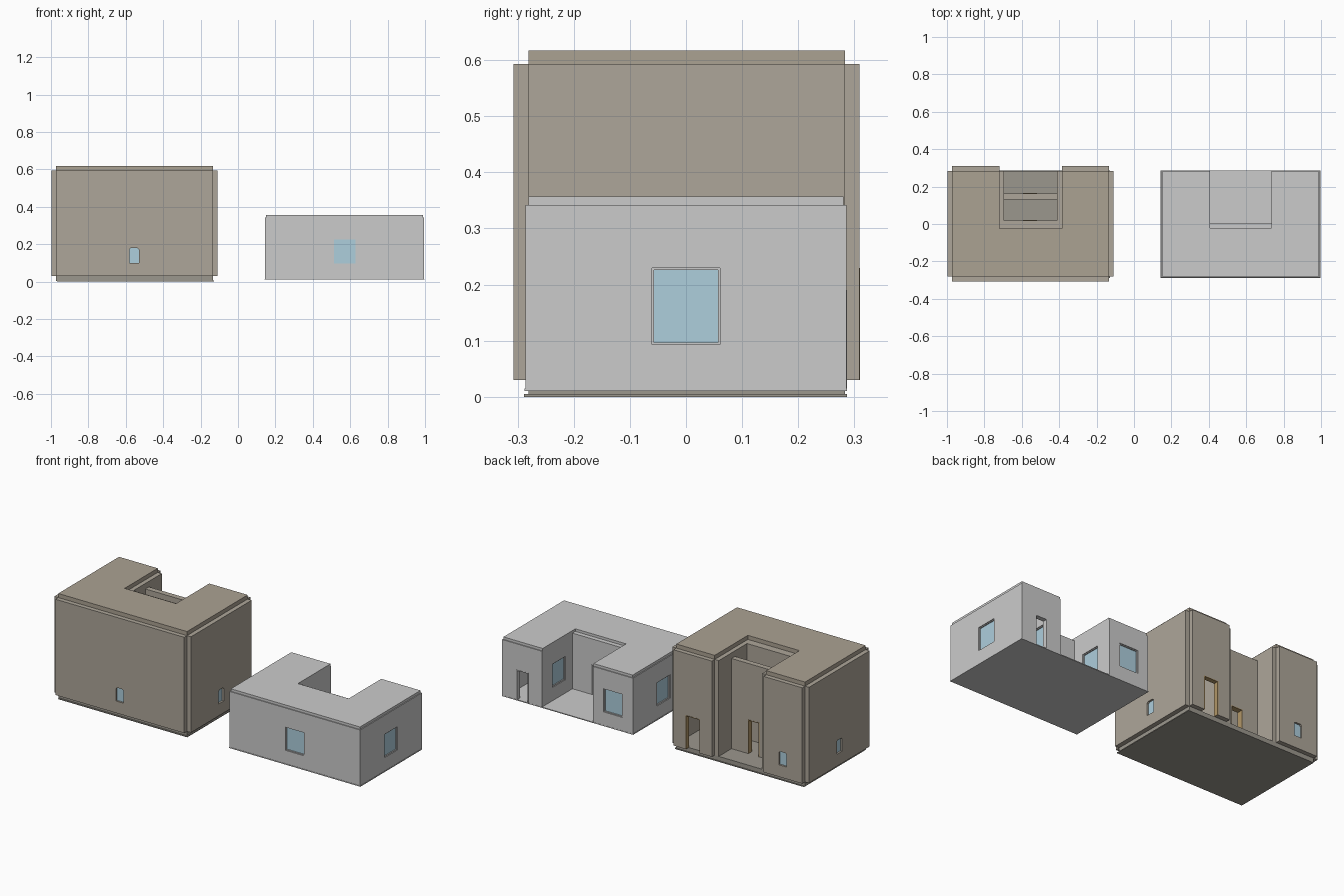
import bpy, bmesh
from mathutils import Vector

if "Cube" in bpy.data.objects:
    bpy.data.objects.remove(bpy.data.objects["Cube"])


def material(name, rgb):
    m = bpy.data.materials.new(name)
    m.diffuse_color = (*rgb, 1)
    m.use_nodes = True
    m.node_tree.nodes["Principled BSDF"].inputs["Base Color"].default_value = m.diffuse_color
    return m


BROWN = material("brown_wall", (0.42, 0.38, 0.32))
ROOF = material("brown_roof", (0.41, 0.36, 0.29))
DARK = material("dark_floor", (0.33, 0.31, 0.27))
WOOD = material("door_wood", (0.45, 0.31, 0.14))
GLASS = material("window_glass", (0.42, 0.62, 0.72))


def slab(name, loops, place, depth, mat=None):
    """Fill 2D loops (outline plus holes), then extrude; place maps (u, v, d) to xyz."""
    bm = bmesh.new()
    edges = []
    for loop in loops:
        vs = [bm.verts.new(place(u, v, depth[0])) for u, v in loop]
        edges += [bm.edges.new((a, b)) for a, b in zip(vs, vs[1:] + vs[:1])]
    bmesh.ops.triangle_fill(bm, edges=edges, use_beauty=True)
    shift = Vector(place(0, 0, depth[1])) - Vector(place(0, 0, depth[0]))
    ext = bmesh.ops.extrude_face_region(bm, geom=bm.faces[:], use_keep_orig=True)
    bmesh.ops.translate(bm, vec=shift,
                        verts=[g for g in ext["geom"] if isinstance(g, bmesh.types.BMVert)])
    bmesh.ops.recalc_face_normals(bm, faces=bm.faces[:])
    me = bpy.data.meshes.new(name)
    bm.to_mesh(me)
    bm.free()
    ob = bpy.data.objects.new(name, me)
    bpy.context.collection.objects.link(ob)
    if mat:
        me.materials.append(mat)
    return ob


def rect(u0, u1, v0, v1, cut=0):
    if cut:  # clipped top corners
        return [(u0, v0), (u1, v0), (u1, v1 - cut), (u1 - cut, v1), (u0 + cut, v1), (u0, v1 - cut)]
    return [(u0, v0), (u1, v0), (u1, v1), (u0, v1)]


def along_x(u, v, d): return (u, d, v)
def along_y(u, v, d): return (d, u, v)
def flat(u, v, d): return (u, v, d)


def wall(name, place, u0, u1, z0, z1, d0, d1, opening=None, mat=None, door_mat=None):
    """opening = (kind, centre, width, bottom, top)"""
    d = (d0, d1)
    if not opening:
        return slab(name, [rect(u0, u1, z0, z1)], place, d, mat)
    kind, c, w, b, t = opening
    l, r = c - w / 2, c + w / 2
    if kind == "door":
        slab(name, [[(u0, z0), (l, z0), (l, t), (r, t), (r, z0), (u1, z0), (u1, z1), (u0, z1)]],
             place, d, mat)
        f = 0.004  # lining of the doorway
        slab(name + "_door_frame", [[(l, z0), (l, t), (r, t), (r, z0), (r - f, z0),
             (r - f, t - f), (l + f, t - f), (l + f, z0)]], place,
             (d0 - 0.001, d1 + 0.001), door_mat or mat)
    else:
        cut = 0.008 if w < 0.08 else 0
        hole = rect(l, r, b, t, cut)
        slab(name, [rect(u0, u1, z0, z1), hole], place, d, mat)
        mid = (d0 + d1) / 2
        slab(name + "_glass", [hole], place, (mid - 0.002, mid + 0.002), GLASS)
        if not cut:
            f = 0.004
            slab(name + "_window_frame", [hole, rect(l + f, r - f, b + f, t - f)], place,
                 (mid - 0.008, mid + 0.008), mat)


def u_shape(x0, x1, y0, y1, nx0, nx1, ny):
    return [(x0, y0), (x1, y0), (x1, y1), (nx1, y1), (nx1, ny), (nx0, ny), (nx0, y1), (x0, y1)]


# Tall brown building: panels standing proud of a hollow U-shaped core
X0, X1, Y0, Y1 = -0.972, -0.135, -0.281, 0.283
N0, N1, NY, T = -0.72, -0.385, -0.025, 0.026
Z0, Z1 = 0.03, 0.593
slab("tall_base", [rect(X0, X1, Y0, Y1)], flat, (0.003, Z0), DARK)
slab("tall_footing", [rect(X0 + 0.005, X1 + 0.007, -0.289, 0.287)], flat, (0, 0.005), DARK)
slab("tall_roof", [u_shape(X0, X1, Y0, Y1, N0, N1, NY)], flat, (Z1, 0.617), ROOF)


def small(c): return ("window", c, 0.05, 0.1, 0.18)
def tall_door(c, w): return ("door", c, w, Z0, 0.23)


wall("tall_front_wall", along_x, X0, X1, Z0, Z1, Y0 - T, Y0, small(-0.555), BROWN)
wall("tall_left_wall", along_y, Y0, Y1, Z0, Z1, X0 - T, X0, small(0), BROWN)
wall("tall_right_wall", along_y, Y0, Y1, Z0, Z1, X1, X1 + T, small(0), BROWN)
wall("tall_back_left_wall", along_x, X0, N0, Z0, Z1, Y1, Y1 + T, small(-0.845), BROWN)
wall("tall_back_right_wall", along_x, N1, X1, Z0, Z1, Y1, Y1 + T,
     tall_door(-0.26, 0.095), BROWN, WOOD)
# Notch side walls, inner wall and the lower screen wall across the notch
wall("tall_notch_left_wall", along_y, NY, Y1, Z0, Z1, N0, N0 + T, None, BROWN)
wall("tall_notch_right_wall", along_y, NY, Y1, Z0, Z1, N1 - T, N1, None, BROWN)
wall("tall_notch_inner_wall", along_x, N0 + T, N1 - T, Z0, Z1, NY, 0.02,
     tall_door(-0.555, 0.075), BROWN, WOOD)
wall("tall_screen_wall", along_x, N0 + T, N1 - T, Z0, 0.56, 0.132, 0.164,
     tall_door(-0.555, 0.075), BROWN, WOOD)

# Low grey building
A0, A1, B0, B1 = 0.145, 0.995, -0.286, 0.286
M0, M1, MY, W = 0.405, 0.735, -0.022, 0.025
G0, G1 = 0.015, 0.342
slab("low_floor", [rect(A0 - 0.002, A1 + 0.002, B0 - 0.002, B1 + 0.001)], flat, (0.01, G0))
slab("low_roof", [u_shape(A0 + 0.005, A1 - 0.005, B0 + 0.005, B1 - 0.005, M0, M1, MY)],
     flat, (G1, 0.357))


def large(c): return ("window", c, 0.122, 0.093, 0.23)
def low_door(c): return ("door", c, 0.075, G0, 0.19)


wall("low_front_wall", along_x, A0 + W, A1 - W, G0, G1, B0, B0 + W, large(0.57))
wall("low_left_wall", along_y, B0, B1, G0, G1, A0, A0 + W, large(0))
wall("low_right_wall", along_y, B0, B1, G0, G1, A1 - W, A1, large(0))
wall("low_back_left_wall", along_x, A0 + W, M0, G0, G1, B1 - W, B1, large(0.275))
wall("low_back_right_wall", along_x, M1, A1 - W, G0, G1, B1 - W, B1, low_door(0.863))
wall("low_notch_left_wall", along_y, MY, B1 - W, G0, G1, M0 - W, M0, large(0.13))
wall("low_notch_right_wall", along_y, MY, B1 - W, G0, G1, M1, M1 + W, large(0.13))
wall("low_notch_inner_wall", along_x, M0, M1, G0, G1, MY, 0.005, low_door(0.572))
